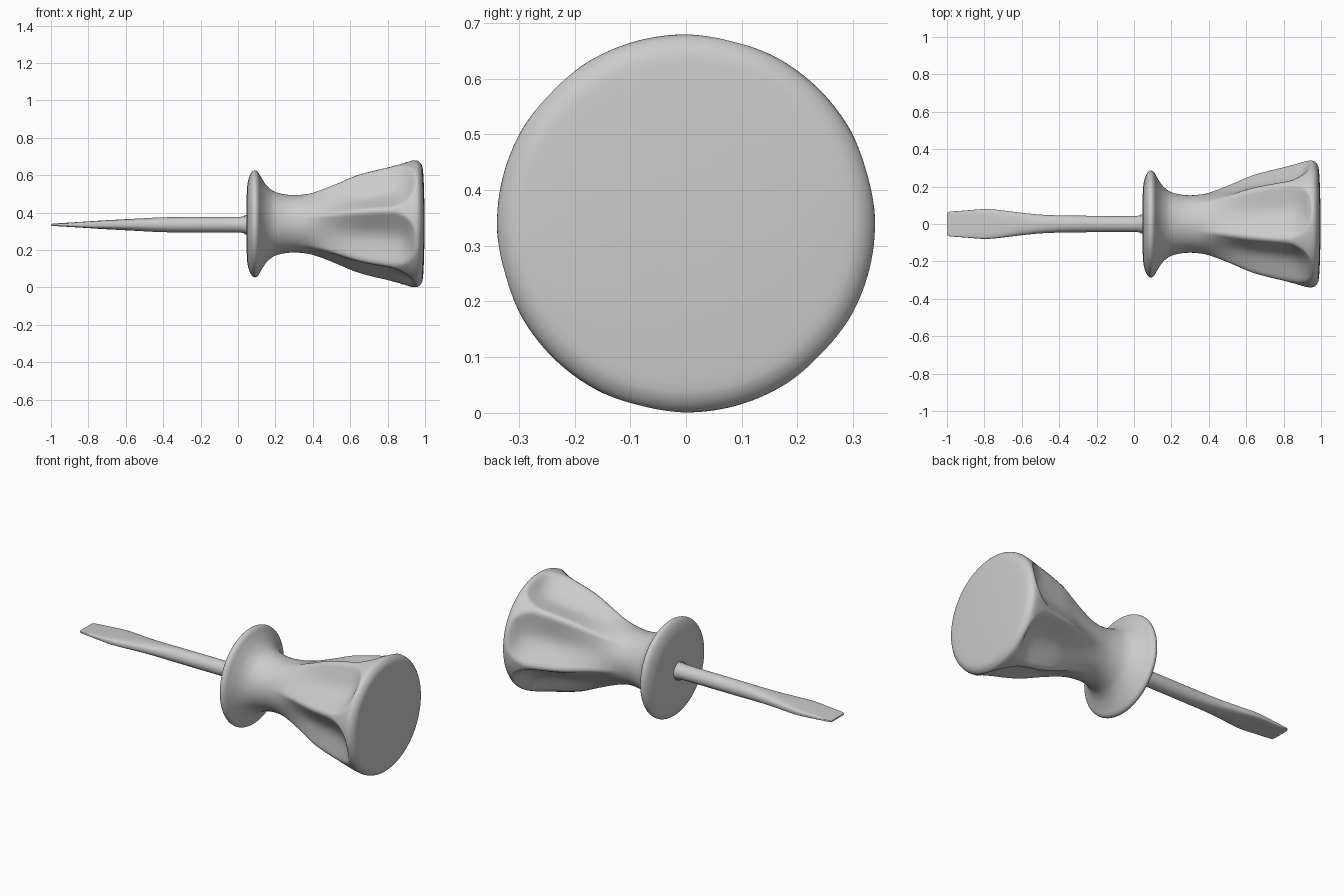
import bpy, bmesh, math
from mathutils import Vector

if "Cube" in bpy.data.objects:
    bpy.data.objects.remove(bpy.data.objects["Cube"])

AXIS_Z = 0.34


def smooth_rows(rows, steps):
    """Catmull-Rom resampling of a list of tuples."""
    pts = [Vector(r) for r in rows]
    out = []
    for i in range(len(pts) - 1):
        a, b = pts[max(i - 1, 0)], pts[i]
        c, d = pts[i + 1], pts[min(i + 2, len(pts) - 1)]
        for s in range(steps):
            t = s / steps
            out.append(0.5 * (2 * b + (c - a) * t + (2 * a - 5 * b + 4 * c - d) * t * t
                              + (3 * b - a - 3 * c + d) * t ** 3))
    return out + [pts[-1]]


def loft(name, rings, angle):
    """Skin closed rings of points and cap both ends."""
    bm = bmesh.new()
    loops = [[bm.verts.new(p) for p in ring] for ring in rings]
    n = len(loops[0])
    for a, b in zip(loops, loops[1:]):
        for i in range(n):
            j = (i + 1) % n
            bm.faces.new((a[i], a[j], b[j], b[i]))
    bm.faces.new(loops[0])
    bm.faces.new(loops[-1])
    bmesh.ops.recalc_face_normals(bm, faces=bm.faces)
    mesh = bpy.data.meshes.new(name)
    bm.to_mesh(mesh)
    bm.free()
    ob = bpy.data.objects.new(name, mesh)
    bpy.context.collection.objects.link(ob)
    bpy.context.view_layer.objects.active = ob
    ob.select_set(True)
    bpy.ops.object.shade_smooth_by_angle(angle=math.radians(angle))
    ob.select_set(False)
    return ob


# Handle: flanged, waisted profile (x, radius, flute depth) with six scooped flutes
profile = [(0.045, 0.10, 0), (0.049, 0.20, 0), (0.060, 0.25, 0), (0.076, 0.279, 0),
           (0.092, 0.286, 0), (0.108, 0.276, 0), (0.125, 0.246, 0), (0.155, 0.203, 0),
           (0.20, 0.170, 0), (0.28, 0.154, 0), (0.36, 0.16, 0.003), (0.44, 0.185, 0.018),
           (0.53, 0.222, 0.040), (0.63, 0.266, 0.062), (0.73, 0.295, 0.075),
           (0.82, 0.316, 0.078), (0.87, 0.327, 0.070), (0.905, 0.334, 0.050),
           (0.93, 0.338, 0.022), (0.948, 0.339, 0.004), (0.966, 0.334, 0),
           (0.982, 0.315, 0), (0.989, 0.285, 0), (0.994, 0.20, 0), (0.997, 0.08, 0)]
SEGMENTS = 144
FLUTE_START = math.radians(16)
FLUTE_HALF = math.radians(28)
rings = []
for x, r, depth in smooth_rows(profile, 4):
    # The flute outline rounds off towards the butt of the handle
    end = max(0.0, (x - 0.80) / 0.16)
    half = FLUTE_HALF * math.sqrt(max(0.02, 1 - end * end))
    ring = []
    for i in range(SEGMENTS):
        a = 2 * math.pi * i / SEGMENTS + FLUTE_START
        k = i % 24
        phi = 2 * math.pi * min(k, 24 - k) / SEGMENTS
        scoop = max(0.0, 1 - (phi / half) ** 2)
        rr = r - max(depth, 0) * scoop
        ring.append((x, rr * math.cos(a), AXIS_Z + rr * math.sin(a)))
    rings.append(ring)
loft("handle", rings, 50)

# Shaft: round rod flattening into a flared blade (x, half width, half thickness, squareness)
sections = [(0.08, 0.052, 0.052, 1), (0.035, 0.052, 0.052, 1), (0.02, 0.044, 0.043, 1),
            (-0.2, 0.044, 0.042, 1), (-0.40, 0.046, 0.040, 0.95), (-0.52, 0.052, 0.034, 0.85),
            (-0.65, 0.066, 0.027, 0.7), (-0.74, 0.077, 0.022, 0.55), (-0.80, 0.080, 0.018, 0.45),
            (-0.86, 0.076, 0.014, 0.4), (-0.93, 0.070, 0.010, 0.35), (-0.985, 0.066, 0.006, 0.3),
            (-1.0, 0.058, 0.004, 0.3)]
rings = []
for x, w, t, p in smooth_rows(sections, 2):
    ring = []
    for i in range(32):
        a = 2 * math.pi * (i + 0.5) / 32
        c, s = math.cos(a), math.sin(a)
        ring.append((x, w * math.copysign(abs(c) ** p, c),
                     AXIS_Z - 0.005 + t * math.copysign(abs(s) ** p, s)))
    rings.append(ring)
loft("shaft_blade", rings, 40)
